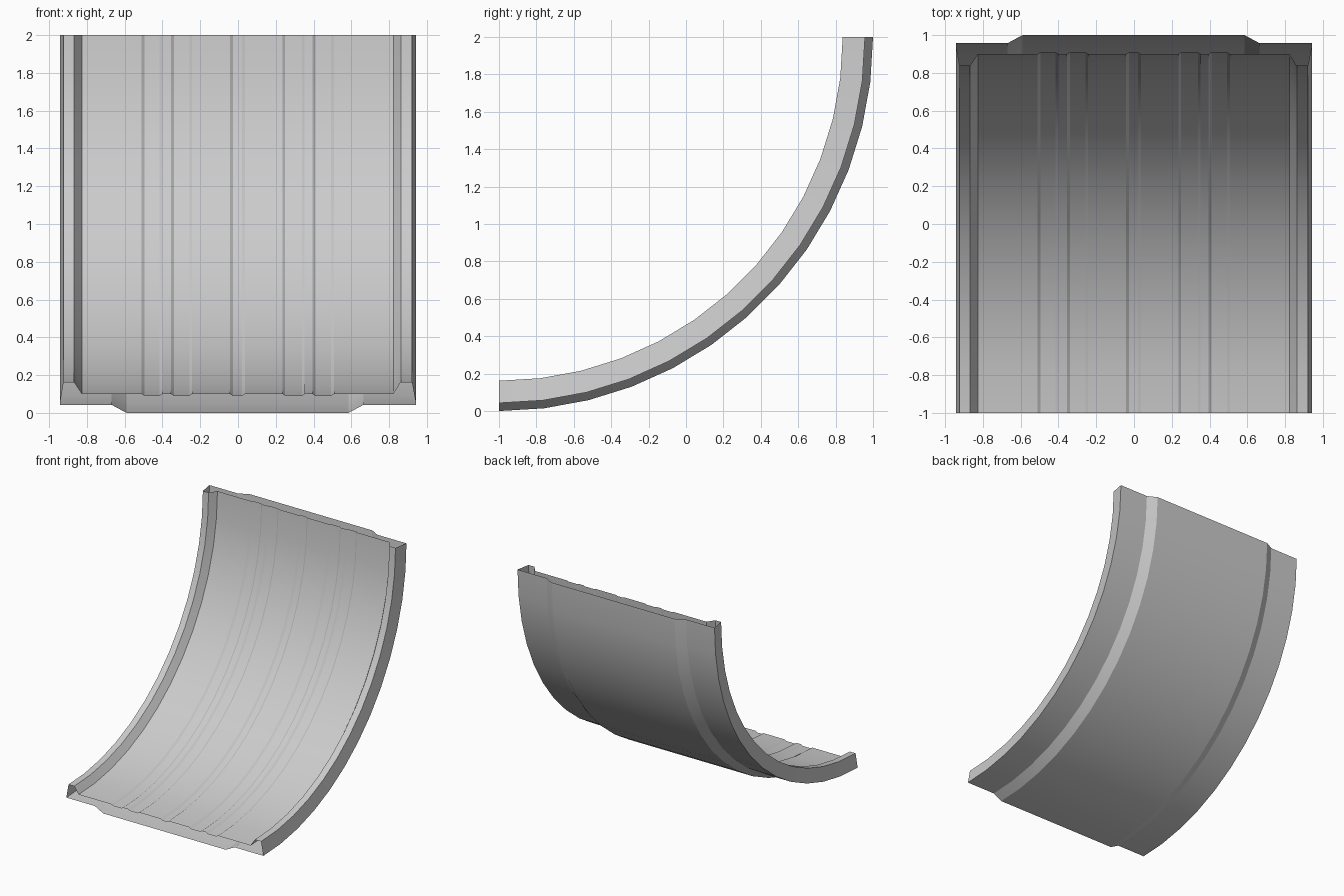
import bpy, bmesh, math

if "Cube" in bpy.data.objects:
    bpy.data.objects.remove(bpy.data.objects["Cube"])

SEGMENTS = 13          # facets along the quarter arc
AXIS_Y, AXIS_Z = -1.0, 2.0

# Outer skin with a raised centre band, left to right: (x, radius)
profile = [(-0.943, 1.957), (-0.67, 1.957), (-0.59, 2.0),
           (0.585, 2.0), (0.665, 1.957), (0.943, 1.957)]

# Right rim, top and inner slope
profile += [(0.921, 1.838), (0.862, 1.838), (0.822, 1.90)]

# Inner skin with shallow grooves, right to left
for left, right in [(0.395, 0.508), (0.235, 0.353), (-0.042, 0.036),
                    (-0.355, -0.243), (-0.51, -0.40)]:
    profile += [(right, 1.90), (right - 0.015, 1.91),
                (left + 0.015, 1.91), (left, 1.90)]

# Left rim
profile += [(-0.827, 1.90), (-0.868, 1.838), (-0.923, 1.838)]

# Sweep the closed profile through a quarter turn, leaving the ends open
bm = bmesh.new()
rings = []
for s in range(SEGMENTS + 1):
    a = math.radians(90) * s / SEGMENTS
    rings.append([bm.verts.new((x, AXIS_Y + r * math.sin(a),
                                AXIS_Z - r * math.cos(a)))
                  for x, r in profile])
n = len(profile)
for lower, upper in zip(rings, rings[1:]):
    for i in range(n):
        j = (i + 1) % n
        bm.faces.new((lower[i], upper[i], upper[j], lower[j]))

mesh = bpy.data.meshes.new("curved_channel")
bm.to_mesh(mesh)
bm.free()
channel = bpy.data.objects.new("curved_channel", mesh)
bpy.context.collection.objects.link(channel)

# Smooth along the arc, crisp across the profile
bpy.context.view_layer.objects.active = channel
channel.select_set(True)
bpy.ops.object.shade_smooth_by_angle(angle=math.radians(15))
